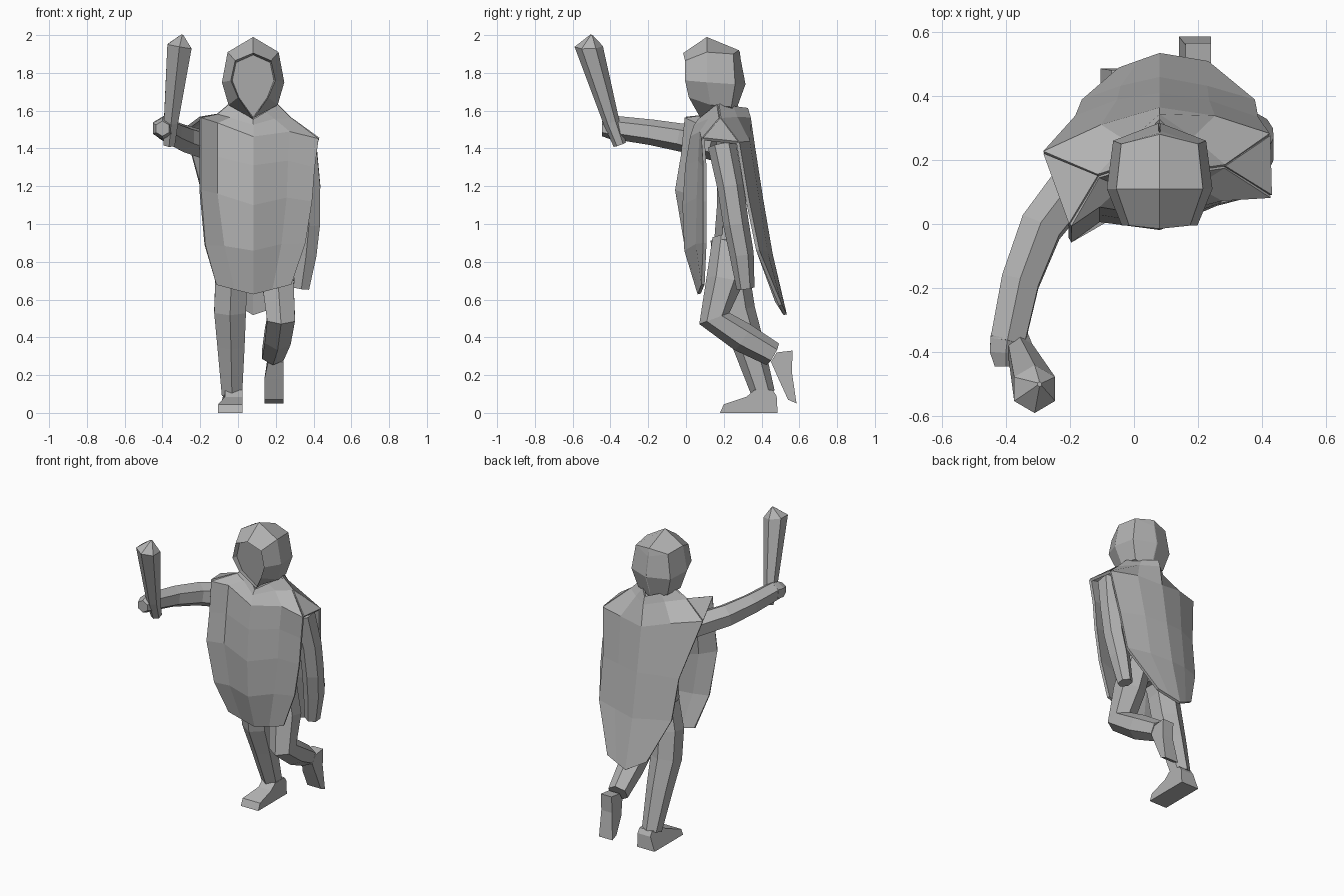
import bpy
import bmesh
from math import cos, sin, pi
from mathutils import Vector

if "Cube" in bpy.data.objects:
    bpy.data.objects.remove(bpy.data.objects["Cube"], do_unlink=True)

MIDDLE = .08  # sideways centre of the head and torso
CLOTH = .018  # cloak thickness

grey = bpy.data.materials.new("plain grey")
grey.use_nodes = True
grey.diffuse_color = (.45, .45, .45, 1)
grey.node_tree.nodes["Principled BSDF"].inputs["Base Color"].default_value = (.45, .45, .45, 1)


def finish(name, bm, thickness=None):
    """Turn a bmesh into a flat shaded object, optionally given cloth thickness."""
    bmesh.ops.recalc_face_normals(bm, faces=bm.faces)
    mesh = bpy.data.meshes.new(name)
    bm.to_mesh(mesh)
    bm.free()
    mesh.materials.append(grey)
    obj = bpy.data.objects.new(name, mesh)
    bpy.context.collection.objects.link(obj)
    if thickness:
        solid = obj.modifiers.new("cloth thickness", 'SOLIDIFY')
        solid.thickness = thickness
        solid.offset = 0


def loft(name, rings, closed=True, thickness=None):
    """Bridge successive rings of points with quads; closed rings get end caps."""
    bm = bmesh.new()
    loops = [[bm.verts.new(p) for p in ring] for ring in rings]
    count = len(loops[0])
    for a, b in zip(loops, loops[1:]):
        for i in range(count if closed else count - 1):
            j = (i + 1) % count
            bm.faces.new((a[i], a[j], b[j], b[i]))
    if closed:
        bm.faces.new(loops[0])
        bm.faces.new(loops[-1])
    finish(name, bm, thickness)


def limb(name, stations, depth=1.0):
    """Six sided tube through stations of (x, y, z, radius)."""
    points = [Vector(s[:3]) for s in stations]
    rings = []
    for i, centre in enumerate(points):
        tangent = Vector()
        if i > 0:
            tangent += (centre - points[i - 1]).normalized()
        if i < len(points) - 1:
            tangent += (points[i + 1] - centre).normalized()
        tangent.normalize()
        side = Vector((1, 0, 0))
        side = (side - tangent * side.dot(tangent)).normalized()
        front = tangent.cross(side) * depth
        angles = [k * pi / 3 + pi / 6 for k in range(6)]
        rings.append([centre + stations[i][3] * (side * cos(a) + front * sin(a)) for a in angles])
    loft(name, rings)


def foot(name, profile, wide, narrow, slim):
    """Side profile of (y, z) points spread across x, slimmer at the points listed in slim."""
    sides = []
    for end in (0, 1):
        sides.append([((narrow if i in slim else wide)[end], y, z) for i, (y, z) in enumerate(profile)])
    loft(name, sides)


def cloth_rows(rows, left_bow, right_bow):
    """Add bowed points between left, centre and right, fading toward collar and hem."""
    result = []
    for i, row in enumerate(rows):
        fade = min(i, len(rows) - 1 - i, 2) / 2
        a, b, c = (Vector(p) for p in row)
        result.append([a, (a + b) / 2 + fade * Vector(left_bow), b,
                       (b + c) / 2 + fade * Vector(right_bow), c])
    return result


def mirrored_ring(half):
    """Complete a half ring about the middle of the head."""
    right = [(MIDDLE + x, y, z) for x, y, z in half]
    left = [(MIDDLE - x, y, z) for x, y, z in half[-2:0:-1]]
    return right + left


# Hood: recessed face, rim, widest section, back, ridge
hood = [
    [(0, .03, 1.895), (.09, .03, 1.855), (.11, .03, 1.76), (.075, .04, 1.67), (0, .09, 1.565)],
    [(0, -.015, 1.905), (.095, -.005, 1.865), (.118, -.005, 1.76), (.08, .015, 1.67), (0, .08, 1.555)],
    [(0, .11, 1.99), (.135, .11, 1.91), (.165, .11, 1.75), (.13, .13, 1.63), (0, .13, 1.56)],
    [(0, .28, 1.92), (.12, .25, 1.9), (.145, .26, 1.74), (.11, .24, 1.62), (0, .26, 1.58)],
    [(0, .285, 1.91), (.003, .29, 1.87), (.003, .315, 1.74), (.003, .275, 1.63), (0, .265, 1.59)],
]
loft("hood", [mirrored_ring(half) for half in hood])

# Cloak front and back, each from collar to hem
front = [
    [(-.045, .17, 1.63), (MIDDLE, .07, 1.55), (.205, .17, 1.63)],
    [(-.11, .15, 1.575), (MIDDLE, .05, 1.52), (.28, .18, 1.555)],
    [(-.2, 0, 1.56), (MIDDLE, .03, 1.46), (.425, .09, 1.45)],
    [(-.2, -.02, 1.36), (MIDDLE, .005, 1.31), (.405, .1, 1.3)],
    [(-.2, -.05, 1.18), (MIDDLE, -.01, 1.1), (.39, .1, 1.12)],
    [(-.175, 0, .89), (MIDDLE, 0, .86), (.355, .1, .9)],
    [(-.115, .07, .68), (MIDDLE, .07, .63), (.28, .09, .68)],
]
back = [
    [front[0][0], (MIDDLE, .32, 1.61), front[0][2]],
    [front[1][0], (MIDDLE, .335, 1.56), front[1][2]],
    [(-.28, .22, 1.5), (MIDDLE, .355, 1.42), (.42, .275, 1.43)],
    [(-.18, .33, 1.13), (MIDDLE, .4, 1.13), (.385, .325, 1.13)],
    [(-.16, .38, .86), (MIDDLE, .45, .84), (.375, .38, .86)],
    [(-.045, .48, .59), (MIDDLE, .525, .52), (.23, .5, .57)],
]
loft("cloak_front", cloth_rows(front, (-.05, .045, .02), (.02, .02, .03)), closed=False, thickness=CLOTH)
loft("cloak_back", cloth_rows(back, (0, .015, .01), (0, .015, .01)), closed=False, thickness=CLOTH)

# Shoulder patches joining both halves of the cloak
for name, end in (("right_shoulder_cloth", 0), ("left_shoulder_cloth", 2)):
    bm = bmesh.new()
    bm.faces.new([bm.verts.new(p) for p in (front[1][end], front[2][end], back[2][end])])
    finish(name, bm, CLOTH)

# Body under the cloak
limb("torso", [(MIDDLE, .23, .78, .1), (MIDDLE, .23, .92, .19), (MIDDLE, .24, 1.1, .18),
               (MIDDLE, .25, 1.3, .2), (MIDDLE, .23, 1.48, .17), (MIDDLE, .2, 1.62, .08)], depth=.42)

# Raised arm with hand and club
limb("raised_arm", [(-.15, .17, 1.41, .08), (-.29, -.01, 1.455, .075), (-.355, -.18, 1.485, .068),
                    (-.395, -.37, 1.51, .062)])
limb("raised_hand", [(-.395, -.35, 1.51, .06), (-.4, -.4, 1.505, .058), (-.4, -.445, 1.505, .04)])
limb("club", [(-.365, -.35, 1.42, .035), (-.355, -.395, 1.54, .043), (-.31, -.515, 1.94, .075),
              (-.295, -.5, 2, .008)])

# Hanging arm
limb("hanging_arm", [(.35, .19, 1.42, .075), (.375, .235, 1.2, .07), (.375, .265, 1, .068),
                     (.36, .295, .84, .064), (.335, .315, .66, .048)])

# Standing leg and foot
limb("standing_leg", [(.01, .22, .92, .09), (-.035, .24, .72, .098), (-.042, .27, .54, .097),
                      (-.037, .33, .36, .083), (-.032, .41, .1, .062)])
foot("standing_foot", [(.18, 0), (.2, .045), (.32, .085), (.36, .12), (.46, .12), (.48, .09),
                       (.485, 0)], (-.105, .025), (-.07, .025), (2, 3, 4, 5))

# Lifted leg and foot
limb("lifted_leg", [(.16, .23, .92, .09), (.21, .205, .7, .098), (.228, .15, .5, .085),
                    (.21, .3, .4, .08), (.185, .46, .31, .066)])
foot("lifted_foot", [(.45, .27), (.48, .32), (.565, .33), (.56, .22), (.585, .05), (.54, .07),
                     (.49, .18)], (.14, .24), (.16, .24), (0, 1, 2, 3))
